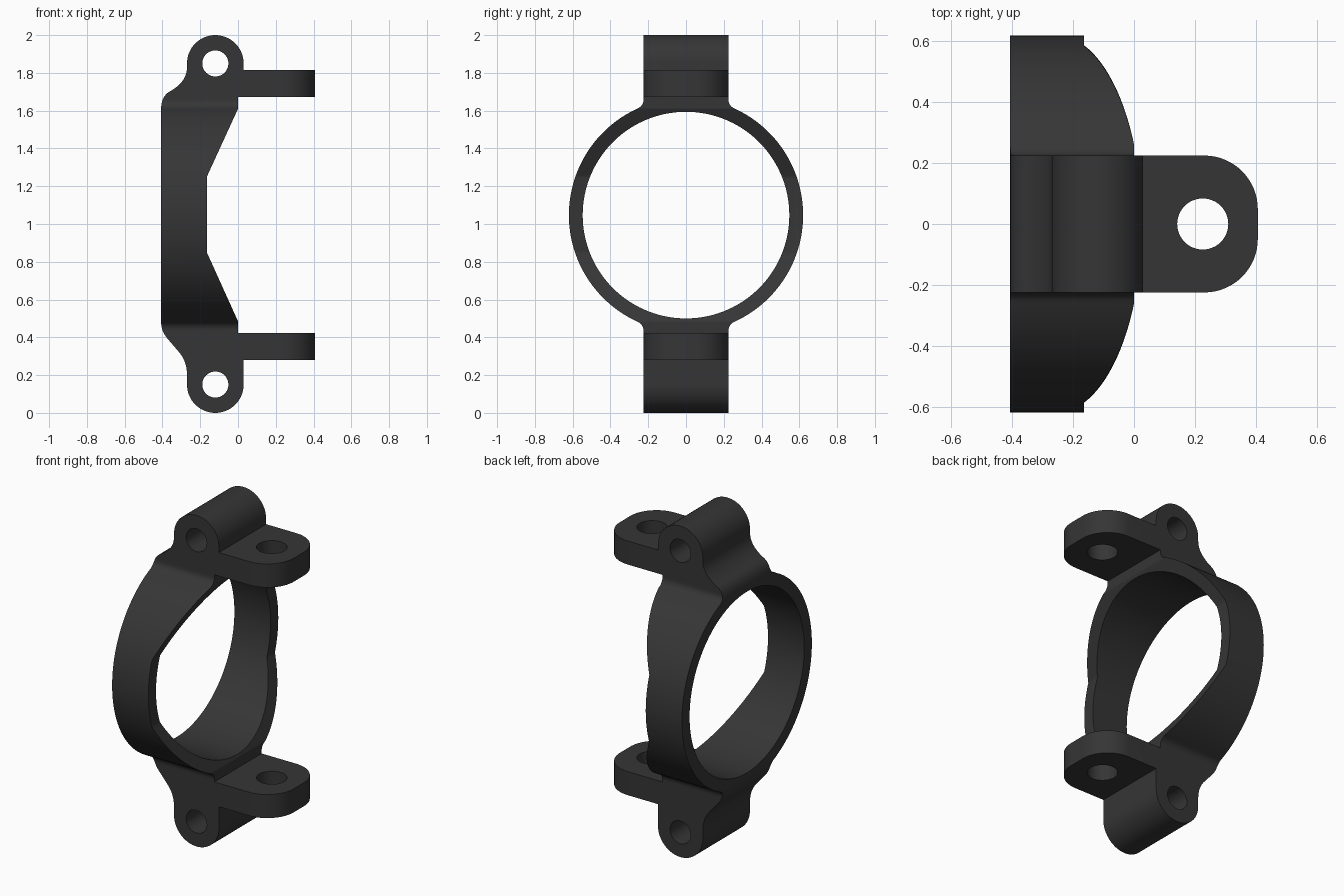
import bpy, bmesh, math

if "Cube" in bpy.data.objects:
    bpy.data.objects.remove(bpy.data.objects["Cube"])

RING_Z, R_OUT, R_IN = 1.047, 0.62, 0.547
TAB = 0.225          # half width of the lugs
BACK, TIP = -0.407, 0.407
EYE_X, EYE_R = -0.12, 0.15

black = bpy.data.materials.new("black_plastic")
black.diffuse_color = (0.036, 0.036, 0.036, 1)
black.use_nodes = True
black.node_tree.nodes["Principled BSDF"].inputs["Base Color"].default_value = black.diffuse_color


def arc(cx, cy, r, a0, a1, n):
    """Points on an arc, angles in degrees."""
    return [(cx + r * math.cos(math.radians(a0 + (a1 - a0) * i / n)),
             cy + r * math.sin(math.radians(a0 + (a1 - a0) * i / n))) for i in range(n + 1)]


def bend(a, c, b, n=10):
    """Points on a quadratic curve from a to b with control c."""
    return [tuple((1 - t) ** 2 * p + 2 * t * (1 - t) * q + t * t * s for p, q, s in zip(a, c, b))
            for t in (i / n for i in range(n + 1))]


def prism(name, pts, axis, lo, hi):
    """Extrude a 2D outline along an axis."""
    place = {"x": lambda p, d: (d, p[0], p[1]),
             "y": lambda p, d: (p[0], d, p[1]),
             "z": lambda p, d: (p[0], p[1], d)}[axis]
    bm = bmesh.new()
    low = [bm.verts.new(place(p, lo)) for p in pts]
    high = [bm.verts.new(place(p, hi)) for p in pts]
    bm.faces.new(low)
    bm.faces.new(high)
    for i in range(len(pts)):
        j = (i + 1) % len(pts)
        bm.faces.new((low[i], low[j], high[j], high[i]))
    bmesh.ops.recalc_face_normals(bm, faces=bm.faces)
    mesh = bpy.data.meshes.new(name)
    bm.to_mesh(mesh)
    bm.free()
    mesh.materials.append(black)
    ob = bpy.data.objects.new(name, mesh)
    bpy.context.collection.objects.link(ob)
    return ob


def combine(target, other, operation):
    """Apply a boolean and remove the helper."""
    mod = target.modifiers.new("cut", "BOOLEAN")
    mod.object, mod.operation, mod.solver = other, operation, "EXACT"
    bpy.context.view_layer.objects.active = target
    bpy.ops.object.modifier_apply(modifier=mod.name)
    bpy.data.objects.remove(other)


# Side silhouette: strap with notched edge, lugs, eyes and mounting plates
side = bend((BACK, 1.61), (BACK, 1.68), (-0.355, 1.705))
side += bend((-0.355, 1.705), (-0.27, 1.755), (-0.27, 1.83))[1:]
side += arc(EYE_X, 1.85, EYE_R, 180, 0, 32)
side += [(0.03, 1.815), (0.5, 1.815), (0.5, 1.673), (0, 1.673), (0, 1.61),
         (-0.165, 1.25), (-0.165, 0.85), (0, 0.485), (0, 0.422),
         (0.5, 0.422), (0.5, 0.28), (0.03, 0.28)]
side += arc(EYE_X, 0.15, EYE_R, 0, -180, 32)
side += bend((-0.27, 0.2), (-0.27, 0.275), (-0.315, 0.325))
side += bend((-0.375, 0.395), (BACK, 0.435), (BACK, 0.48))
bracket = prism("clamp_bracket", side, "y", -0.8, 0.8)

# Ring outline with lugs blended in by small fillets
fil = 0.05
fy = TAB + fil
fz = math.sqrt((R_OUT + fil) ** 2 - fy ** 2)
ang = math.degrees(math.atan2(fz, fy))
quarter = arc(0, 0, R_OUT, 0, ang, 30)
quarter += arc(fy, fz, fil, 180 + ang, 180, 8)[1:] + [(TAB, 1.3)]
half = [(y, -z) for y, z in quarter[:0:-1]] + quarter
outline = half + [(-y, z) for y, z in half[::-1]]
outline = [(y, z + RING_Z) for y, z in outline]
combine(bracket, prism("ring_outline", outline, "x", -0.6, 0.7), "INTERSECT")

# Rounded ends of the mounting plates, seen from above
rc = 0.176
ends = [(-0.6, -0.75), (0.015, -0.75), (0.015, -0.3), (0.1, -0.3), (0.1, -TAB - 0.01)]
tip = arc(TIP - rc, TAB - rc, rc, 90, 0, 16)
plan = [(-0.6, 0.75), (0.1, 0.75), (0.1, TAB)] + tip
plan += [(x, -y) for x, y in plan[::-1]]
combine(bracket, prism("plate_outline", plan, "z", -0.5, 2.5), "INTERSECT")

# Main opening, eye holes and plate holes
combine(bracket, prism("bore", arc(0, RING_Z, R_IN, 0, 357, 119), "x", -1, 1), "DIFFERENCE")
for z in (0.15, 1.85):
    combine(bracket, prism("eye_hole", arc(EYE_X, z, 0.069, 0, 352.5, 47), "y", -1, 1), "DIFFERENCE")
for z in (0.35, 1.745):
    combine(bracket, prism("plate_hole", arc(0.226, 0, 0.084, 0, 352.5, 47), "z", z - 0.15, z + 0.15),
            "DIFFERENCE")

bpy.ops.object.select_all(action="DESELECT")
bracket.select_set(True)
bpy.context.view_layer.objects.active = bracket
bpy.ops.object.shade_smooth_by_angle(angle=math.radians(25))
